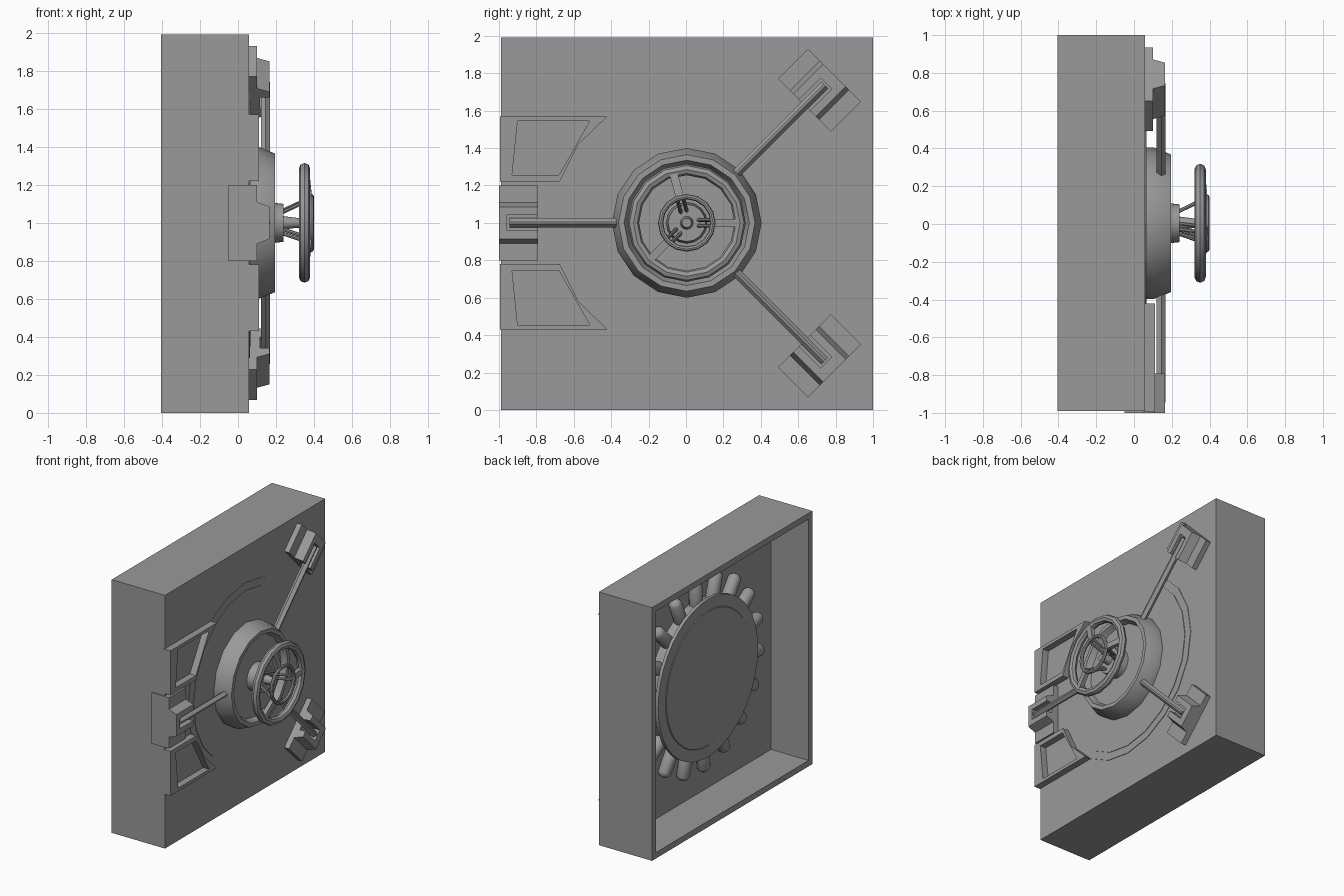
import bpy, bmesh, math
from mathutils import Matrix, Vector

cube = bpy.data.objects.get("Cube")
if cube:
    bpy.data.objects.remove(cube, do_unlink=True)

steel = bpy.data.materials.new("grey_steel")
steel.use_nodes = True
GREY = (0.32, 0.32, 0.32, 1)
steel.diffuse_color = GREY
steel.node_tree.nodes["Principled BSDF"].inputs["Base Color"].default_value = GREY


def polar(angle):
    """Local (x, radial, tangential) space turned about the door axis."""
    return Matrix.Translation((0, 0.004, 1)) @ Matrix.Rotation(math.radians(angle), 4, 'X')


def finish(name, bm, matrix=None, smooth=False):
    if matrix:
        bm.transform(matrix)
    bmesh.ops.recalc_face_normals(bm, faces=bm.faces)
    mesh = bpy.data.meshes.new(name)
    bm.to_mesh(mesh)
    bm.free()
    mesh.materials.append(steel)
    obj = bpy.data.objects.new(name, mesh)
    bpy.context.collection.objects.link(obj)
    if smooth:
        bpy.ops.object.select_all(action='DESELECT')
        obj.select_set(True)
        bpy.context.view_layer.objects.active = obj
        bpy.ops.object.shade_smooth_by_angle(angle=math.radians(40))
    return obj


def add_prism(bm, points, push):
    face = bm.faces.new([bm.verts.new(p) for p in points])
    out = bmesh.ops.extrude_face_region(bm, geom=[face])
    verts = [g for g in out["geom"] if isinstance(g, bmesh.types.BMVert)]
    bmesh.ops.translate(bm, verts=verts, vec=push)


def bridge(bm, a, b):
    """Join two vertex loops; a loop may repeat one point."""
    for k in range(len(a)):
        n = (k + 1) % len(a)
        bm.faces.new(list(dict.fromkeys((a[k], a[n], b[n], b[k]))))


def lathe(name, profile, sides, closed=False, smooth=True):
    """Revolve (x, radius) points about the door axis."""
    bm = bmesh.new()
    rings = []
    for x, r in profile:
        if r == 0:
            rings.append([bm.verts.new((x, 0, 0))] * sides)
        else:
            rings.append([bm.verts.new((x, r * math.cos(k * math.tau / sides),
                                        r * math.sin(k * math.tau / sides)))
                          for k in range(sides)])
    for a, b in zip(rings, rings[1:] + (rings[:1] if closed else [])):
        bridge(bm, a, b)
    return finish(name, bm, polar(0), smooth)


def rod(name, start, end, radius, matrix):
    bm = bmesh.new()
    start, end = Vector(start), Vector(end)
    d = end - start
    m = Matrix.Translation((start + end) / 2) @ d.to_track_quat('Z', 'Y').to_matrix().to_4x4()
    bmesh.ops.create_cone(bm, cap_ends=True, segments=8, radius1=radius,
                          radius2=radius, depth=d.length, matrix=m)
    return finish(name, bm, matrix, True)


def tube_ring(name, x, major, minor, sides):
    profile = [(x + minor * math.cos(k * math.tau / 8),
                major + minor * math.sin(k * math.tau / 8)) for k in range(8)]
    return lathe(name, profile, sides, closed=True)


# Housing: a thick-walled box, open at the back
bm = bmesh.new()
loops = []
for x, wall in ((0.058, 0), (-0.405, 0), (-0.405, 0.047), (-0.08, 0.047)):
    y0, y1, z0, z1 = -0.99 + wall, 1 - wall, wall, 1.99 - wall
    loops.append([bm.verts.new((x, y, z))
                  for y, z in ((y0, z0), (y1, z0), (y1, z1), (y0, z1))])
for a, b in zip(loops, loops[1:]):
    bridge(bm, a, b)
bm.faces.new(loops[0])
bm.faces.new(loops[-1])
finish("housing", bm)

# Door outline on the front
lathe("door_face", [(0.05, 0.71), (0.062, 0.71), (0.062, 0.65),
                    (0.066, 0.65), (0.066, 0)], 20, smooth=False)

# Round back of the door with its ring of locking bolts
lathe("door_back", [(-0.08, 0.58), (-0.17, 0.58), (-0.17, 0.62), (-0.195, 0.62),
                    (-0.195, 0.53), (-0.2, 0.525), (-0.2, 0)], 40)
BOLTS = 18
for i in range(BOLTS):
    bm = bmesh.new()
    bmesh.ops.create_uvsphere(bm, u_segments=12, v_segments=8, radius=0.052)
    for v in bm.verts:
        v.co.z += 0.725 if v.co.z > 0.001 else 0.55
    m = polar(-4 + i * 360 / BOLTS) @ Matrix.Translation((-0.12, 0, 0))
    finish("locking_bolt", bm, m, True)

# Dial housing and hub
lathe("dial_housing", [(0.058, 0.40), (0.108, 0.40), (0.195, 0.365), (0.195, 0.335),
                       (0.15, 0.315), (0.15, 0)], 16)
lathe("hub", [(0.15, 0.11), (0.195, 0.105), (0.24, 0.1), (0.24, 0.035),
              (0.32, 0.025), (0.32, 0)], 16)

# Hand wheel, small inner ring, spokes and struts
tube_ring("wheel_rim", 0.35, 0.285, 0.03, 16)
tube_ring("inner_ring", 0.385, 0.14, 0.014, 16)
for angle in (0, 105, 225):
    m = polar(angle)
    bm = bmesh.new()
    add_prism(bm, [(0.36, 0.13, -0.022), (0.39, 0.13, -0.022),
                   (0.375, 0.28, -0.022), (0.34, 0.28, -0.022)], (0, 0, 0.044))
    finish("wheel_spoke", bm, m)
    for t in (-0.016, 0.016):
        rod("hub_strut", (0.23, 0.06, t), (0.375, 0.13, t), 0.01, m)


# Three clamps, each a stepped block with a slot that takes a ridged bar
def clamp_section(base, slot):
    half = [(base, 0.2), (0.1, 0.2), (0.1, 0.11), (0.165, 0.085)]
    if slot:
        half += [(0.165, 0.042), (0.115, 0.042)]
    return half + [(x, -t) for x, t in reversed(half)]


BAR = [(0.12, -0.012), (0.12, 0.012), (0.145, 0.025), (0.168, 0.006),
       (0.168, -0.006), (0.145, -0.025)]
for angle, inner, outer, base in ((45, 0.89, 1.117, 0.05), (-45, 0.89, 1.117, 0.05),
                                  (180, 0.795, 1.004, -0.05)):
    stop = inner + 0.165
    bm = bmesh.new()
    for r0, r1, slot in ((inner, stop, True), (stop, outer, False)):
        add_prism(bm, [(x, r0, t) for x, t in clamp_section(base, slot)],
                  (0, r1 - r0, 0))
    finish("clamp_block", bm, polar(angle))
    bm = bmesh.new()
    add_prism(bm, [(x, 0.35, t) for x, t in BAR], (0, stop - 0.362, 0))
    finish("clamp_bar", bm, polar(angle))

# Two raised hinge frames, mirrored above and below the middle clamp
OUTER = [(-0.995, 0.57), (-0.995, 0.22), (-0.675, 0.22), (-0.575, 0.42), (-0.42, 0.57)]
INNER = [(-0.90, 0.545), (-0.93, 0.255), (-0.68, 0.255), (-0.62, 0.36), (-0.515, 0.545)]
for name, side in (("upper_frame", 1), ("lower_frame", -1)):
    bm = bmesh.new()
    loops = [[bm.verts.new((x, y, 1 + side * z)) for y, z in outline]
             for outline, x in ((OUTER, 0.05), (OUTER, 0.11), (INNER, 0.11), (INNER, 0.05))]
    for a, b in zip(loops, loops[1:] + loops[:1]):
        bridge(bm, a, b)
    finish(name, bm)
